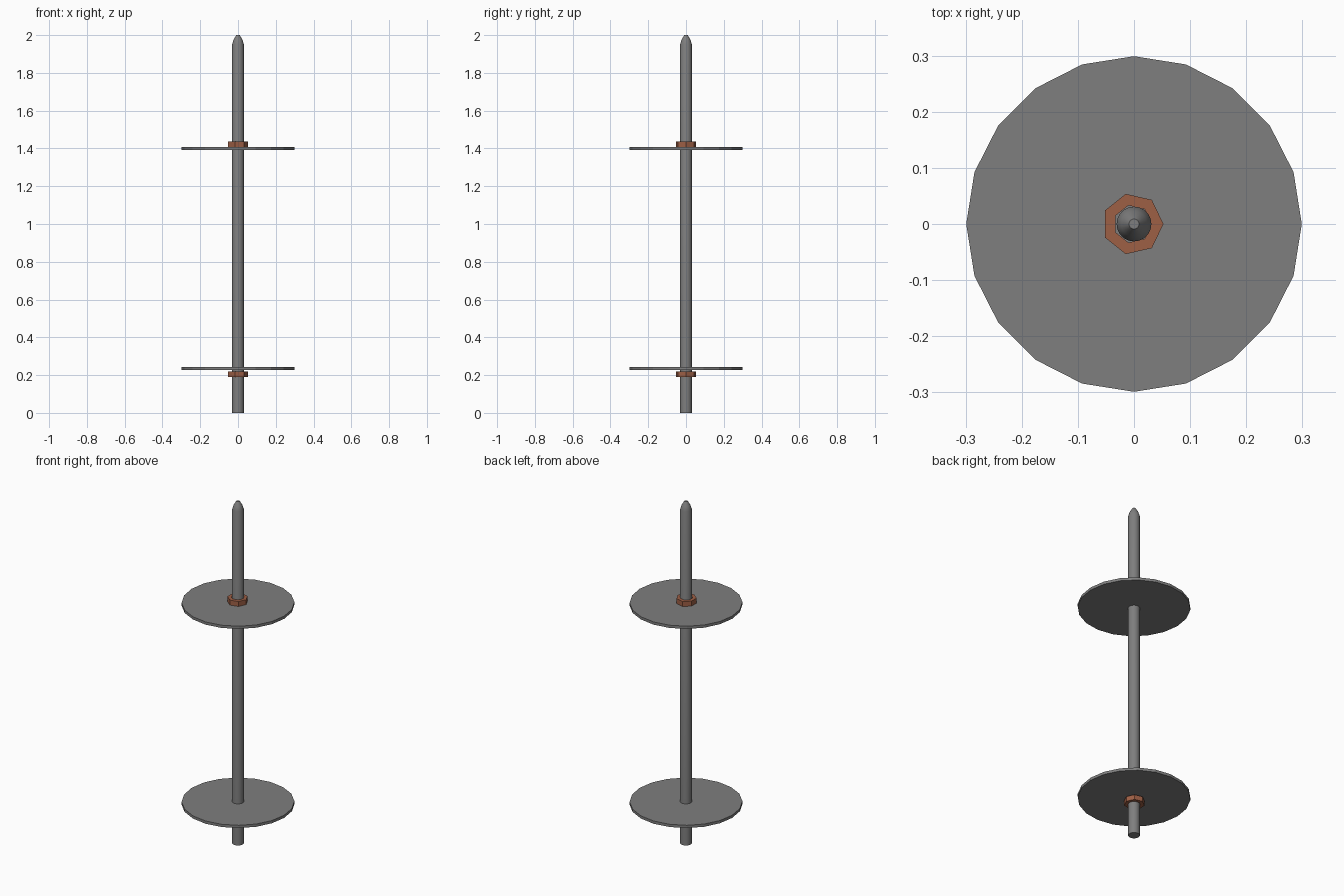
import bpy, bmesh, math

if "Cube" in bpy.data.objects:
    bpy.data.objects.remove(bpy.data.objects["Cube"])


def material(name, rgb):
    m = bpy.data.materials.new(name)
    m.diffuse_color = (*rgb, 1)
    m.use_nodes = True
    m.node_tree.nodes["Principled BSDF"].inputs["Base Color"].default_value = m.diffuse_color
    return m


STEEL = material("grey steel", (0.21, 0.21, 0.21))
COPPER = material("copper brown", (0.34, 0.115, 0.06))


def lathe(name, profile, sides, mat, x=0.0, closed=False, smooth=False):
    """Revolve an (r, z) profile; open profiles are capped at both ends."""
    bm = bmesh.new()
    rings = [[bm.verts.new((x + r * math.cos(2 * math.pi * i / sides),
                            r * math.sin(2 * math.pi * i / sides), z))
              for i in range(sides)] for r, z in profile]
    pairs = list(zip(rings, rings[1:]))
    if closed:
        pairs.append((rings[-1], rings[0]))
    else:
        bm.faces.new(rings[0][::-1])
        bm.faces.new(rings[-1])
    for a, b in pairs:
        for i in range(sides):
            j = (i + 1) % sides
            bm.faces.new((a[i], a[j], b[j], b[i]))
    bmesh.ops.recalc_face_normals(bm, faces=bm.faces)
    mesh = bpy.data.meshes.new(name)
    bm.to_mesh(mesh)
    bm.free()
    mesh.materials.append(mat)
    obj = bpy.data.objects.new(name, mesh)
    bpy.context.collection.objects.link(obj)
    if smooth:
        bpy.ops.object.select_all(action='DESELECT')
        obj.select_set(True)
        bpy.context.view_layer.objects.active = obj
        bpy.ops.object.shade_smooth_by_angle(angle=math.radians(25))


# Rod with a tapered, blunt tip
lathe("rod", [(0.031, 0), (0.031, 1.952), (0.023, 1.977), (0.009, 2.0)],
      24, STEEL, smooth=True)

# Two thin discs, each held by a seven-sided nut on its outer side
for place, disc_z, nut_z in (("lower", 0.227, 0.19), ("upper", 1.391, 1.408)):
    lathe(place + "_disc", [(0.299, disc_z), (0.299, disc_z + 0.016)], 20, STEEL)
    lathe(place + "_nut", [(0.055, nut_z), (0.055, nut_z + 0.029),
                           (0.034, nut_z + 0.029), (0.034, nut_z)],
          7, COPPER, x=-0.0025, closed=True)
